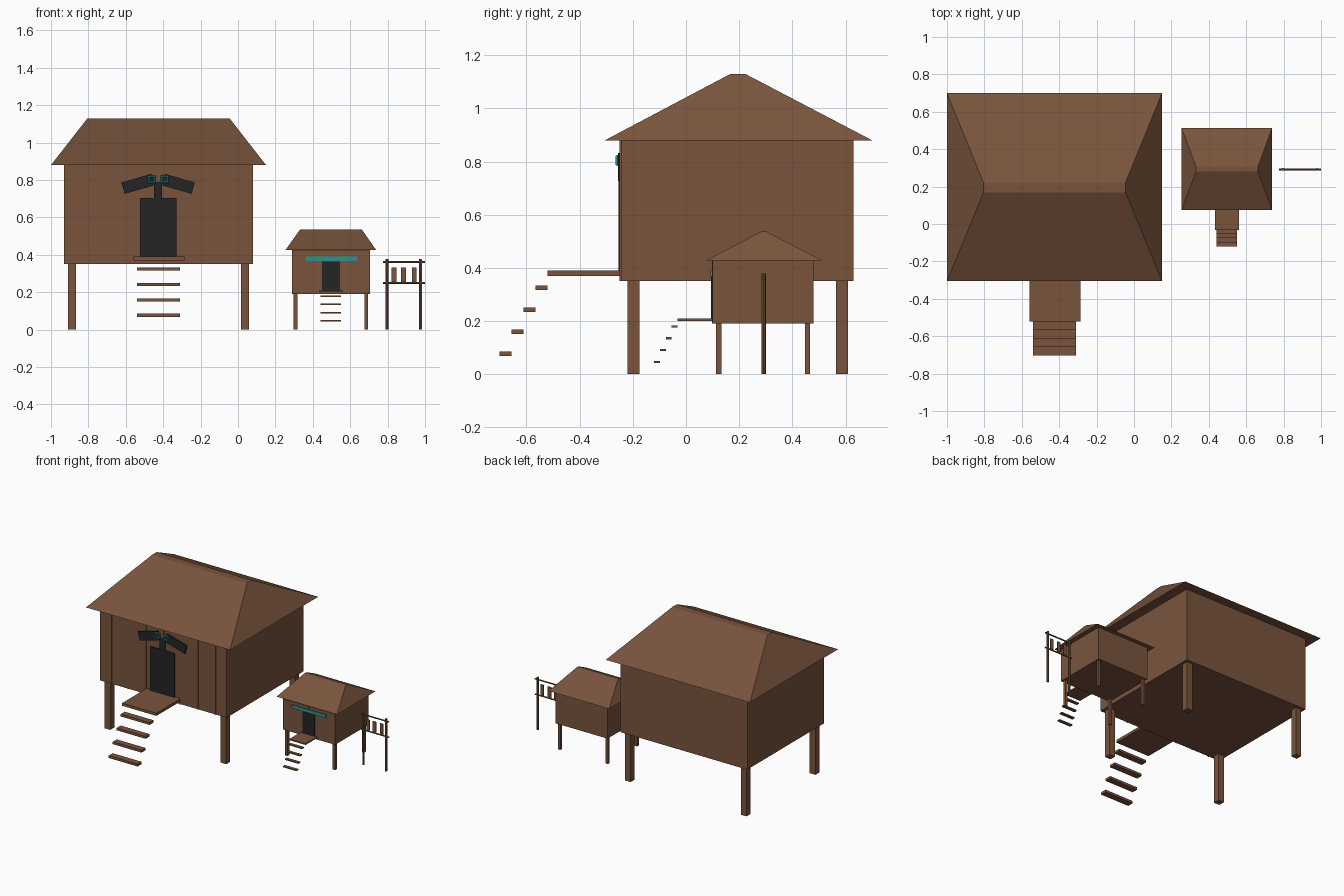
import bpy, math
from mathutils import Vector

old = bpy.data.objects.get("Cube")
if old:
    bpy.data.objects.remove(old, do_unlink=True)


def material(name, rgb):
    m = bpy.data.materials.new(name)
    m.use_nodes = True
    m.diffuse_color = (*rgb, 1)
    m.node_tree.nodes["Principled BSDF"].inputs["Base Color"].default_value = (*rgb, 1)
    return m


WOOD = material("brown wood", (0.19, 0.088, 0.046))
BLACK = material("charcoal", (0.018, 0.018, 0.019))
TEAL = material("teal", (0.025, 0.29, 0.29))


def box(name, xs, ys, zs, mat=WOOD, turn=0):
    """Box spanning the given ranges, optionally turned about the y axis."""
    spans = (xs, ys, zs)
    bpy.ops.mesh.primitive_cube_add(size=1, location=[sum(s) / 2 for s in spans],
                                    rotation=(0, turn, 0))
    ob = bpy.context.object
    ob.name = name
    ob.scale = [s[1] - s[0] for s in spans]
    ob.data.materials.append(mat)
    return ob


def rod(name, a, b, radius):
    a, b = Vector(a), Vector(b)
    bpy.ops.mesh.primitive_cylinder_add(vertices=8, radius=radius, depth=(b - a).length,
                                        location=(a + b) / 2)
    ob = bpy.context.object
    ob.name = name
    ob.rotation_euler = (b - a).to_track_quat('Z', 'Y').to_euler()
    ob.data.materials.append(WOOD)


def hip_roof(name, eave_x, eave_y, ridge_x, ridge_y, low, high):
    verts = [(x, y, z) for xs, ys, z in ((eave_x, eave_y, low), (ridge_x, ridge_y, high))
             for x, y in ((xs[0], ys[0]), (xs[1], ys[0]), (xs[1], ys[1]), (xs[0], ys[1]))]
    sides = [(i, (i + 1) % 4, (i + 1) % 4 + 4, i + 4) for i in range(4)]
    mesh = bpy.data.meshes.new(name)
    mesh.from_pydata(verts, [], [(3, 2, 1, 0), (4, 5, 6, 7)] + sides)
    mesh.materials.append(WOOD)
    bpy.context.collection.objects.link(bpy.data.objects.new(name, mesh))


def stilt_house(name, xs, ys, zs, leg, leg_x, leg_y, batten):
    """Wall block on four legs, with thin battens on the front wall."""
    box(name + "_walls", xs, ys, zs)
    for side, x in zip(("right", "left"), leg_x):
        for end, y in zip(("front", "back"), leg_y):
            box(f"{name}_{end}_{side}_leg", (x, x + leg), (y, y + leg), (0, zs[0]))
    pitch = (xs[1] - xs[0]) / 7.3
    mid = sum(xs) / 2
    for i in range(-3, 4):
        x = mid + i * pitch
        box(f"{name}_batten", (x - batten, x + batten), (ys[0] - batten, ys[0]), zs)


def stairs(name, xs, front, depth, top, drop, thick):
    for i in range(4):
        y, z = front - i * depth, top - i * drop
        box(f"{name}_step", xs, (y - depth, y), (z - thick, z))


# Large house
stilt_house("house", (-0.93, 0.08), (-0.245, 0.63), (0.35, 0.88),
            0.045, (-0.91, 0.015), (-0.22, 0.565), 0.005)
hip_roof("house_roof", (-1.0, 0.15), (-0.305, 0.70), (-0.805, -0.045), (0.168, 0.222), 0.88, 1.13)
box("house_landing", (-0.56, -0.287), (-0.52, -0.245), (0.37, 0.39))
stairs("house", (-0.54, -0.31), -0.52, 0.0455, 0.333, 0.0825, 0.017)

# Door and the sign with two wings and eye rings
CENTRE = -0.427
box("house_door", (-0.525, -0.33), (-0.254, -0.245), (0.39, 0.705), BLACK)
box("sign_post", (CENTRE - 0.021, CENTRE + 0.021), (-0.254, -0.245), (0.705, 0.79), BLACK)
for side, s in (("right", -1), ("left", 1)):
    x = CENTRE + s * 0.108
    box(f"sign_{side}_wing", (x - 0.083, x + 0.083), (-0.255, -0.246), (0.748, 0.811),
        BLACK, turn=s * math.radians(16))
    bpy.ops.mesh.primitive_torus_add(major_segments=4, minor_segments=6,
                                     major_radius=0.021, minor_radius=0.0075,
                                     location=(CENTRE + s * 0.034, -0.258, 0.804))
    ring = bpy.context.object
    ring.name = f"sign_{side}_eye"
    ring.rotation_euler = (math.pi / 2, math.pi / 4, 0)
    ring.data.materials.append(TEAL)

# Small house
stilt_house("hut", (0.29, 0.705), (0.10, 0.48), (0.19, 0.43),
            0.02, (0.297, 0.676), (0.113, 0.447), 0.002)
hip_roof("hut_roof", (0.255, 0.738), (0.075, 0.513), (0.332, 0.662), (0.28, 0.304), 0.427, 0.536)
box("hut_landing", (0.432, 0.562), (-0.032, 0.10), (0.201, 0.21))
stairs("hut", (0.442, 0.55), -0.032, 0.022, 0.184, 0.0445, 0.008)
box("hut_door", (0.45, 0.545), (0.094, 0.10), (0.21, 0.365), BLACK)
box("hut_door_beam", (0.36, 0.635), (0.092, 0.10), (0.368, 0.39), TEAL)

# Fence beside the small house
FENCE_Y = 0.292
for x in (0.797, 0.977):
    rod("fence_post", (x, FENCE_Y, 0), (x, FENCE_Y, 0.378), 0.008)
for z in (0.25, 0.361):
    rod("fence_rail", (0.775, FENCE_Y, z), (1.0, FENCE_Y, z), 0.005)
for x in (0.834, 0.885, 0.943):
    box("fence_panel", (x - 0.0125, x + 0.0125), (FENCE_Y - 0.003, FENCE_Y + 0.003), (0.256, 0.333))
